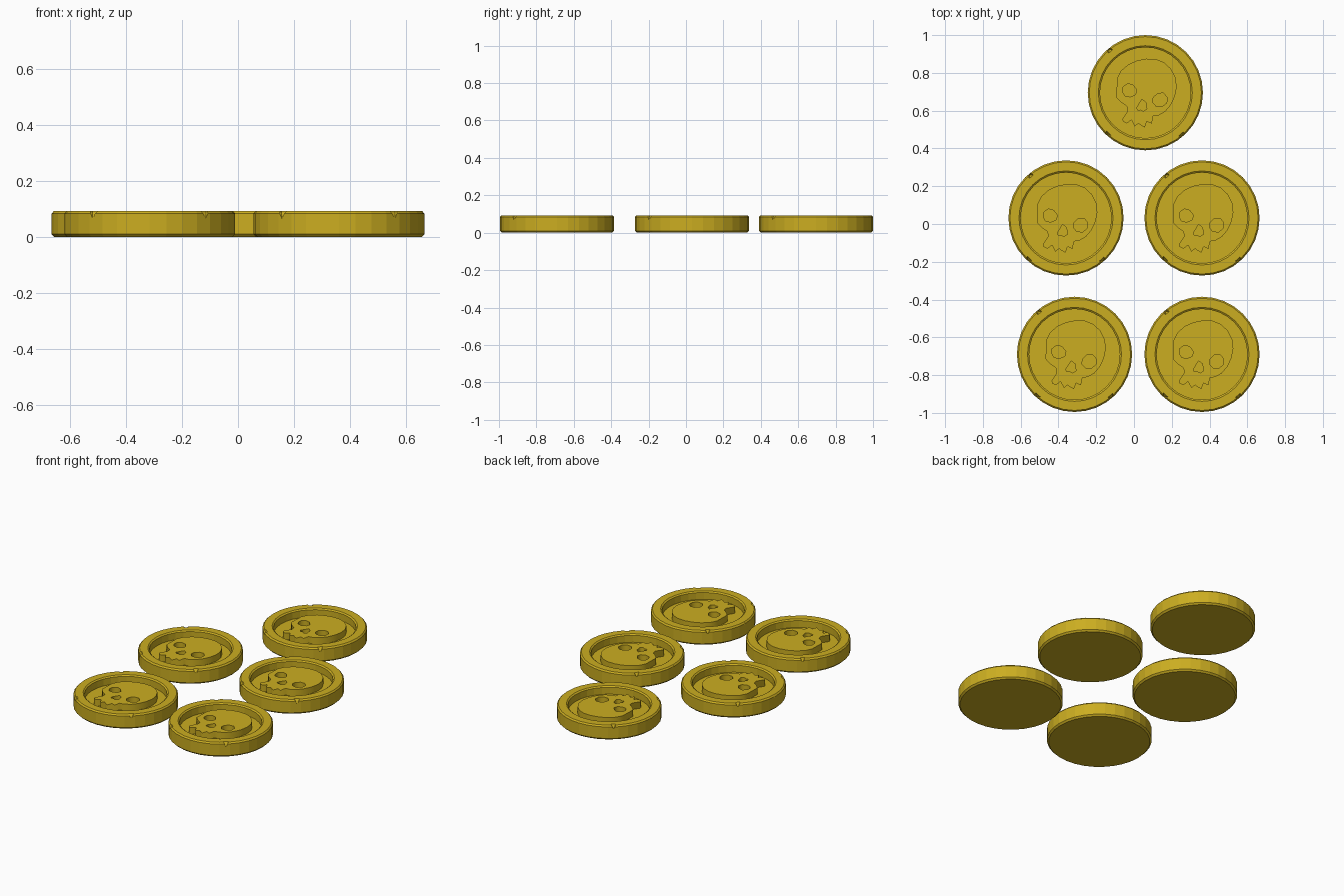
import bpy, bmesh, math
from mathutils import Matrix, Vector

if "Cube" in bpy.data.objects:
    bpy.data.objects.remove(bpy.data.objects["Cube"])

SEG = 32
FLOOR, SKULL_TOP = 0.042, 0.084

gold = bpy.data.materials.new("gold")
gold.diffuse_color = (0.6, 0.42, 0.015, 1)
gold.use_nodes = True
gold.node_tree.nodes["Principled BSDF"].inputs["Base Color"].default_value = gold.diffuse_color


def add(name, mesh, loc=(0, 0, 0)):
    ob = bpy.data.objects.new(name, mesh)
    ob.location = loc
    bpy.context.collection.objects.link(ob)
    return ob


def lathe(name, profile):
    bm = bmesh.new()
    rings = [[bm.verts.new((r * math.cos(2 * math.pi * i / SEG), r * math.sin(2 * math.pi * i / SEG), z))
              for i in range(SEG)] for r, z in profile]
    for a, b in zip(rings, rings[1:]):
        for i in range(SEG):
            j = (i + 1) % SEG
            bm.faces.new((a[i], a[j], b[j], b[i]))
    bm.faces.new(rings[0][::-1])
    bm.faces.new(rings[-1])
    bmesh.ops.recalc_face_normals(bm, faces=bm.faces)
    me = bpy.data.meshes.new(name)
    bm.to_mesh(me)
    bm.free()
    return me


def baked(ob, name):
    dg = bpy.context.evaluated_depsgraph_get()
    me = bpy.data.meshes.new_from_object(ob.evaluated_get(dg))
    me.name = name
    me.materials.clear()
    me.materials.append(gold)
    bpy.data.objects.remove(ob)
    return me


# coin body: bevelled disc with a raised rim around a sunken floor
body = add("body", lathe("body", [(0.295, 0), (0.305, 0.010), (0.305, 0.084), (0.297, 0.093),
                                  (0.249, 0.093), (0.240, 0.086), (0.240, FLOOR)]))

# nicks in the rim: small four-sided wedges cut from the top edge
bm = bmesh.new()
for angle, r, size in ((130, 0.298, 0.018), (228, 0.304, 0.022), (-49, 0.304, 0.022), (177, 0.308, 0.012)):
    a = math.radians(angle)
    m = (Matrix.Translation((r * math.cos(a), r * math.sin(a), 0.085))
         @ Matrix.Rotation(a + math.pi / 4, 4, 'Z'))
    bmesh.ops.create_cone(bm, cap_ends=True, segments=4, radius1=0.001, radius2=size * 1.4,
                          depth=0.036, matrix=m)
nick_mesh = bpy.data.meshes.new("nick_cutter")
bm.to_mesh(nick_mesh)
bm.free()
nicks = add("nick_cutter", nick_mesh)
nicks.hide_render = True
mod = body.modifiers.new("nicks", 'BOOLEAN')
mod.object, mod.operation, mod.solver = nicks, 'DIFFERENCE', 'EXACT'
coin_mesh = baked(body, "coin")
bpy.data.objects.remove(nicks)

# skull relief: outline with eye and nose holes, in hundredths, extruded
outline = [(-15, 7.5), (-15.3, -2.5), (-13, -5), (-9.8, -7.2), (-9.4, -9.8), (-12.2, -14), (-11.8, -15.3),
           (-9.8, -16.3), (-7.4, -14.4), (-5.6, -17.8), (-3.6, -16.2), (-2.8, -17), (-0.3, -18.4),
           (0.8, -15.2), (3.4, -16.4), (4.2, -12.4), (7, -12), (10.5, -10), (13.5, -6.5), (15.6, -2),
           (16.6, 3), (16, 8), (13.6, 12.6), (10, 16), (5.5, 17.8), (0.5, 18), (-4.5, 17), (-9, 15),
           (-13, 11.5)]
left_eye = [(-11.8, 3), (-9.3, 4.8), (-6.5, 4), (-4.6, 1.5), (-5.2, -1), (-8, -2.2), (-10.8, -1.6), (-12, 0.5)]
right_eye = [(4.2, -2.6), (6.5, -0.4), (9.5, -0.2), (11.5, -2.4), (11.3, -5.4), (8.8, -7.4), (5.8, -7.2), (4, -5.2)]
nose = [(-1.8, -3.5), (-4.6, -8), (-4, -9.2), (-2.6, -9), (-1, -9.8), (0.8, -8.6), (0.2, -5)]

cu = bpy.data.curves.new("skull_curve", 'CURVE')
cu.dimensions, cu.fill_mode = '2D', 'BOTH'
cu.extrude = (SKULL_TOP - FLOOR + 0.002) / 2
for loop in (outline, left_eye, right_eye, nose):
    sp = cu.splines.new('POLY')
    sp.points.add(len(loop) - 1)
    for p, (x, y) in zip(sp.points, loop):
        p.co = (x / 100, y / 100, 0, 1)
    sp.use_cyclic_u = True
skull_mesh = baked(add("skull_curve", cu), "skull")
skull_mesh.transform(Matrix.Translation((0, 0, (SKULL_TOP + FLOOR - 0.002) / 2)))

# five coins
for i, (x, y) in enumerate([(0.06, 0.695), (-0.36, 0.032), (0.36, 0.032), (-0.315, -0.69), (0.36, -0.69)], 1):
    add(f"coin_{i}", coin_mesh, (x, y, 0))
    add(f"skull_relief_{i}", skull_mesh, (x, y, 0))
